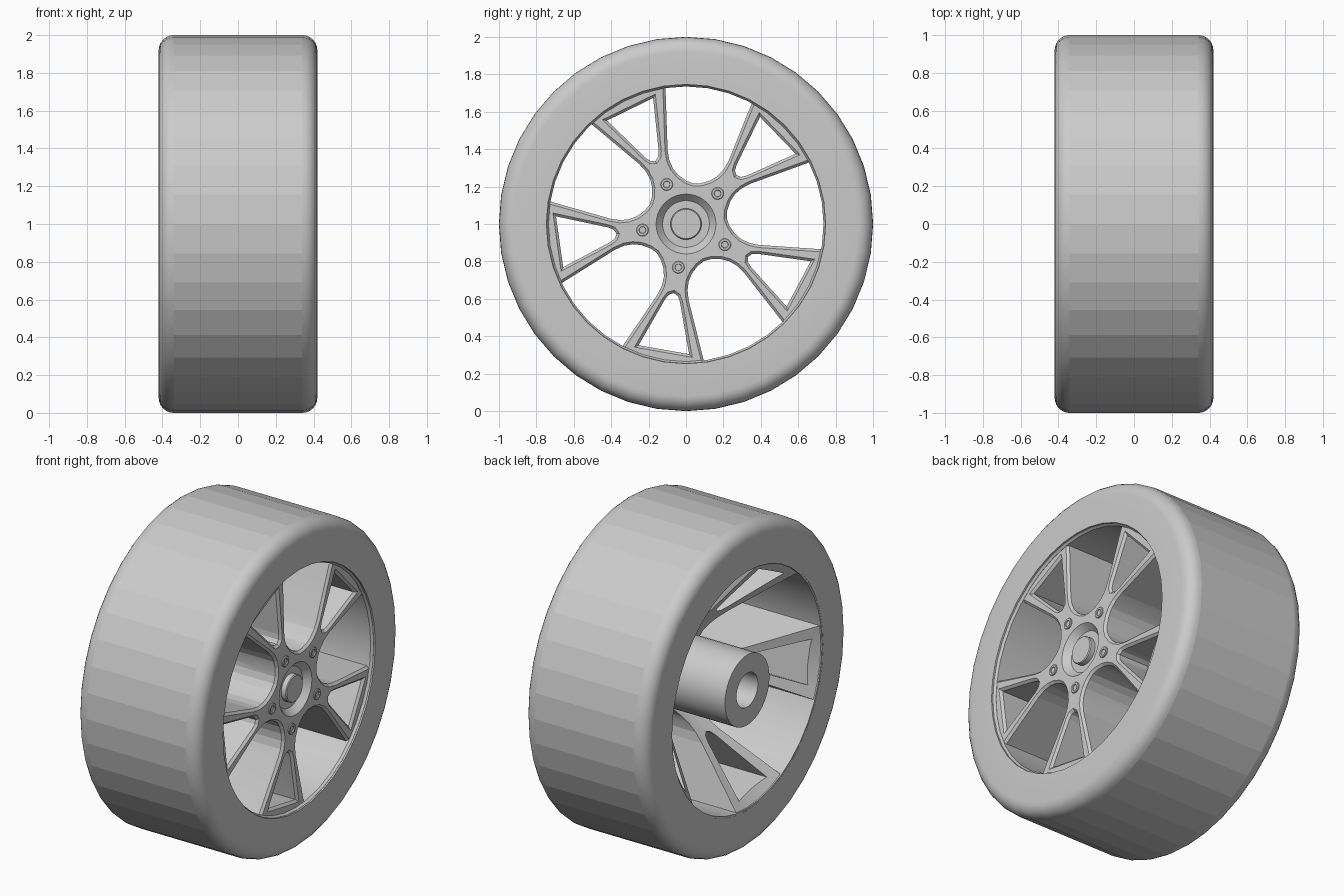
import bpy, bmesh, math
from mathutils import Vector

cube = bpy.data.objects.get("Cube")
if cube:
    bpy.data.objects.remove(cube, do_unlink=True)

SEGMENTS = 40
CENTRE_Z = 1.0
FACE_X = 0.395          # front plane of the spokes
BOLT_ANGLE = 44         # first spoke pair, degrees from +y

grey = bpy.data.materials.new("plain_grey")
grey.use_nodes = True
grey.diffuse_color = (0.6, 0.6, 0.6, 1)
grey.node_tree.nodes["Principled BSDF"].inputs["Base Color"].default_value = (0.6, 0.6, 0.6, 1)


def finish(name, bm, smooth=True):
    """Turn a bmesh into a named object at the wheel centre."""
    bmesh.ops.recalc_face_normals(bm, faces=bm.faces)
    mesh = bpy.data.meshes.new(name)
    bm.to_mesh(mesh)
    bm.free()
    mesh.materials.append(grey)
    obj = bpy.data.objects.new(name, mesh)
    obj.location.z = CENTRE_Z
    bpy.context.collection.objects.link(obj)
    if smooth:
        shade(obj)
    return obj


def shade(obj):
    bpy.ops.object.select_all(action='DESELECT')
    obj.select_set(True)
    bpy.context.view_layer.objects.active = obj
    bpy.ops.object.shade_smooth_by_angle(angle=math.radians(30))


def lathe(name, profile, closed=False, segments=SEGMENTS, y=0, z=0):
    """Spin an (x, radius) profile about the x axis, then shift it."""
    bm = bmesh.new()
    verts = [bm.verts.new((x, 0, r)) for x, r in profile]
    pairs = list(zip(verts, verts[1:]))
    if closed:
        pairs.append((verts[-1], verts[0]))
    edges = [bm.edges.new(p) for p in pairs]
    bmesh.ops.spin(bm, geom=verts + edges, cent=(0, 0, 0), axis=(1, 0, 0),
                   angle=math.tau, steps=segments)
    bmesh.ops.remove_doubles(bm, verts=bm.verts, dist=0.0001)
    bmesh.ops.translate(bm, verts=bm.verts, vec=(0, y, z))
    return finish(name, bm)


def grow(points, amount):
    """Offset a counter-clockwise outline outwards with mitred corners."""
    result = []
    for i, p in enumerate(points):
        a = (p - points[i - 1]).normalized()
        b = (points[(i + 1) % len(points)] - p).normalized()
        na, nb = Vector((a.y, -a.x)), Vector((b.y, -b.x))
        result.append(p + (na + nb) * (amount / (1 + na.dot(nb))))
    return result


def add_cutter(bm, half, degrees):
    """Prism from a half outline (radial, sideways), flared to chamfer the front."""
    outline = [Vector(p) for p in half]
    outline = [Vector((u, -v)) for u, v in outline if v > 0][::-1] + outline[::-1]
    # walk order: from the hub end along -v to the rim, back along +v
    outline = [Vector((u, -v)) for u, v in half] + [Vector(p) for p in half[:0:-1]]
    t = math.radians(degrees)
    layers = []
    for x, flare in ((-0.6, 0), (FACE_X - 0.014, 0), (FACE_X + 0.014, 0.028)):
        layers.append([bm.verts.new((x, p.x * math.cos(t) - p.y * math.sin(t),
                                     p.x * math.sin(t) + p.y * math.cos(t)))
                       for p in grow(outline, flare)])
    for low, high in zip(layers, layers[1:]):
        for i in range(len(low)):
            bm.faces.new((low[i - 1], low[i], high[i], high[i - 1]))
    bm.faces.new(layers[0])
    bm.faces.new(layers[-1])


# Tyre with rounded shoulders
fillet = 0.08
arc = [(0.42 - fillet + fillet * math.cos(a), 1 - fillet + fillet * math.sin(a))
       for a in (math.radians(15 * i) for i in range(7))]
right = [(0.42, 0.746)] + arc
left = [(-x, r) for x, r in right[::-1]]
tyre = lathe("tyre", right + left, closed=True)
for face in tyre.data.polygons:      # flat tread bands
    if math.hypot(face.center.y, face.center.z) > 0.99 and abs(face.center.x) < 0.1:
        face.use_smooth = False

# Rim barrel with a chamfered front lip
lathe("rim_barrel", [(0.41, 0.745), (0.396, 0.735), (-0.419, 0.735),
                     (-0.419, 0.75), (0.41, 0.75)], closed=True)

# Spoke disc: flat front with hub recess, conical back
spokes = lathe("spokes", [(0.355, 0), (0.355, 0.125), (FACE_X, 0.16), (FACE_X, 0.74),
                          (-0.415, 0.74), (0.045, 0.22), (0.045, 0)])

# Openings between and inside the spoke pairs
gap = [(0.22, 0), (0.228, 0.04), (0.25, 0.085), (0.28, 0.12), (0.32, 0.147),
       (0.37, 0.165), (0.80, 0.256)]
window = [(0.375, 0), (0.387, 0.024), (0.415, 0.04), (0.682, 0.137)]
bm = bmesh.new()
for i in range(5):
    add_cutter(bm, window, BOLT_ANGLE + 72 * i)
    add_cutter(bm, gap, BOLT_ANGLE + 36 + 72 * i)
cutter = finish("spoke_cutter", bm, smooth=False)
cutter.hide_render = True
cut = spokes.modifiers.new("openings", 'BOOLEAN')
cut.operation = 'DIFFERENCE'
cut.solver = 'EXACT'
cut.object = cutter
bpy.context.view_layer.objects.active = spokes
bpy.ops.object.modifier_apply(modifier=cut.name)
bpy.data.objects.remove(cutter, do_unlink=True)
shade(spokes)

# Axle tube at the back and cap at the front
lathe("axle_tube", [(0.3, 0.105), (-0.42, 0.105), (-0.42, 0.218), (0.3, 0.218)], closed=True)
lathe("hub_cap", [(0.3, 0), (0.3, 0.083), (0.385, 0.083), (0.39, 0.078), (0.39, 0)])

# Wheel bolts with a socket
for i in range(5):
    t = math.radians(BOLT_ANGLE + 72 * i)
    lathe("wheel_bolt_%d" % (i + 1),
          [(0.37, 0), (0.37, 0.033), (0.4, 0.033), (0.403, 0.03), (0.403, 0.019),
           (0.397, 0.017), (0.397, 0)],
          segments=16, y=0.235 * math.cos(t), z=0.235 * math.sin(t))
